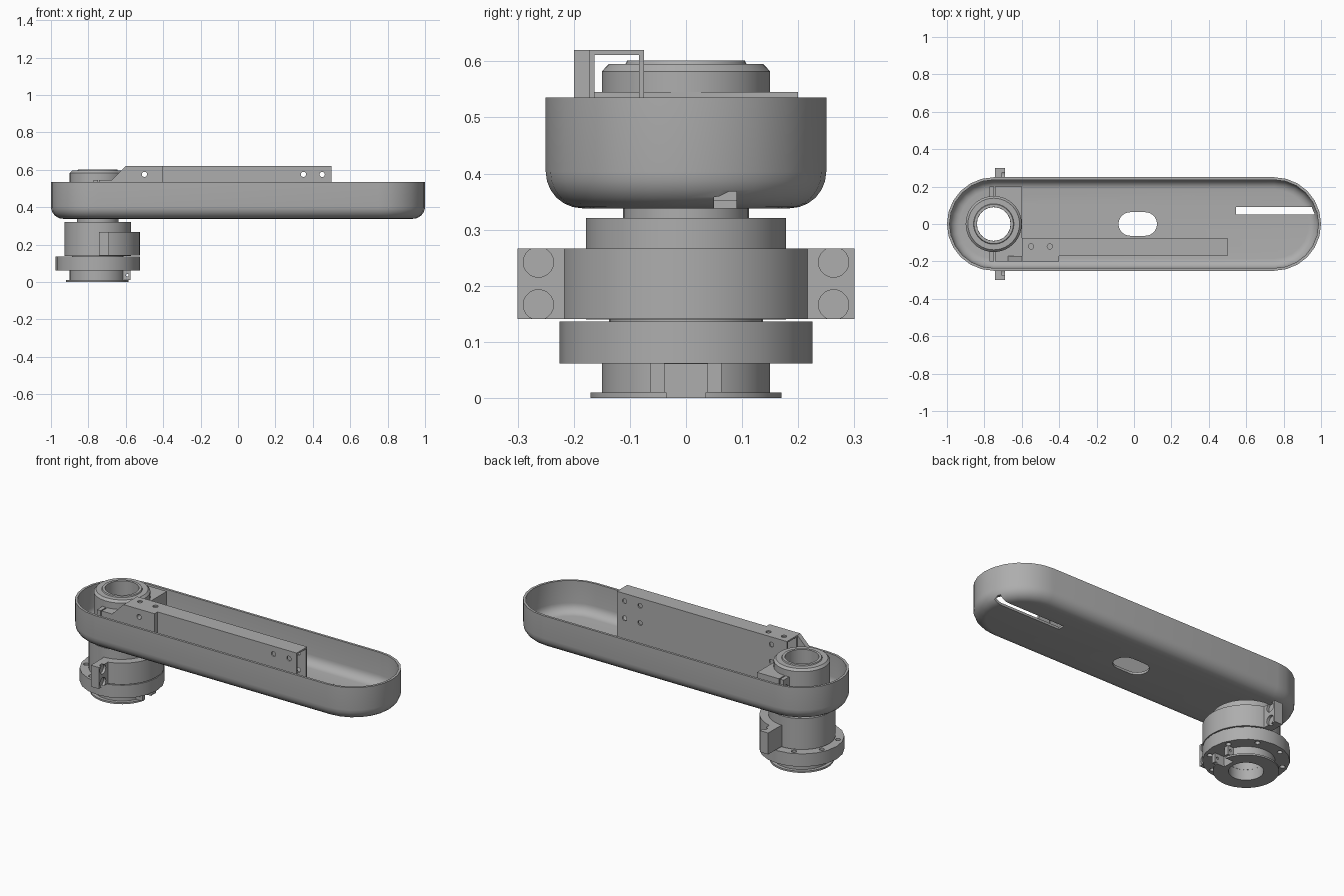
import bpy, bmesh, math
from mathutils import Matrix, Vector

cube = bpy.data.objects.get("Cube")
if cube:
    bpy.data.objects.remove(cube)

grey = bpy.data.materials.new("plain grey")
grey.use_nodes = True
grey.diffuse_color = (0.42, 0.42, 0.42, 1)
grey.node_tree.nodes["Principled BSDF"].inputs["Base Color"].default_value = (0.42, 0.42, 0.42, 1)

AXIS = -0.75   # x of the hollow column
BORE = 0.09


def finish(name, bm):
    bmesh.ops.recalc_face_normals(bm, faces=bm.faces)
    mesh = bpy.data.meshes.new(name)
    bm.to_mesh(mesh)
    bm.free()
    mesh.materials.append(grey)
    ob = bpy.data.objects.new(name, mesh)
    bpy.context.collection.objects.link(ob)
    return ob


def skin(name, loops, closed_loop=True, wrap=False, caps=False):
    """Join a list of equal point loops with quads."""
    bm = bmesh.new()
    rows = [[bm.verts.new(p) for p in loop] for loop in loops]
    n = len(rows[0])
    pairs = list(zip(rows, rows[1:])) + ([(rows[-1], rows[0])] if wrap else [])
    for a, b in pairs:
        for i in range(n if closed_loop else n - 1):
            j = (i + 1) % n
            bm.faces.new((a[i], a[j], b[j], b[i]))
    if caps:
        bm.faces.new(rows[0])
        bm.faces.new(rows[-1])
    return finish(name, bm)


def lathe(name, profile, segments=40, start=0.0, sweep=360.0):
    """Revolve a closed (radius, z) profile round the column axis."""
    full = sweep == 360
    loops = []
    for i in range(segments if full else segments + 1):
        a = math.radians(start + sweep * i / segments)
        loops.append([(AXIS + r * math.cos(a), r * math.sin(a), z) for r, z in profile])
    return skin(name, loops, wrap=full, caps=not full)


def tube(name, outer, z0, z1, inner=BORE, **kw):
    return lathe(name, [(inner, z0), (outer, z0), (outer, z1), (inner, z1)], **kw)


def box(name, x, y, z):
    bm = bmesh.new()
    bmesh.ops.create_cube(bm, size=1)
    for v in bm.verts:
        v.co = [(lo + hi) / 2 + c * (hi - lo) for c, (lo, hi) in zip(v.co, (x, y, z))]
    return finish(name, bm)


def rod(centre, radius, length, axis="Z"):
    """Round cutter."""
    bm = bmesh.new()
    bmesh.ops.create_cone(bm, cap_ends=True, segments=20, radius1=radius, radius2=radius, depth=length)
    turn = {"X": Matrix.Rotation(math.pi / 2, 4, "Y"), "Y": Matrix.Rotation(math.pi / 2, 4, "X"),
            "Z": Matrix.Identity(4)}[axis]
    bm.transform(Matrix.Translation(Vector(centre)) @ turn)
    return finish("cutter", bm)


def cut(ob, *cutters):
    for c in cutters:
        m = ob.modifiers.new("cut", "BOOLEAN")
        m.operation, m.solver, m.object = "DIFFERENCE", "EXACT", c
    bpy.context.view_layer.update()
    graph = bpy.context.evaluated_depsgraph_get()
    mesh = bpy.data.meshes.new_from_object(ob.evaluated_get(graph))
    ob.modifiers.clear()
    ob.data = mesh
    for c in cutters:
        bpy.data.objects.remove(c)
    return ob


def stadium(half, radius, z, steps=12, cx=0.0):
    pts = []
    for side in (0, 1):
        for i in range(steps + 1):
            a = -math.pi / 2 + math.pi * (side + i / steps)
            pts.append((cx + (half if side == 0 else -half) + radius * math.cos(a),
                        radius * math.sin(a), z))
    return pts


# Long tray: thin shell with a rounded bottom edge
def shell(inset, floor, fillet):
    path = [(0.25 - inset, 0.535)]
    for i in range(7):
        a = math.pi / 2 * i / 6
        path.append((0.25 - inset - fillet * (1 - math.cos(a)), floor + fillet * (1 - math.sin(a))))
    return path


path = shell(0, 0.338, 0.065)[::-1] + shell(0.014, 0.352, 0.052)
tray = skin("tray", [stadium(0.75, r, z) for r, z in path], caps=True)
oval = skin("cutter", [stadium(0.04, 0.063, z, cx=0.02) for z in (0.3, 0.4)], caps=True)
slit = box("cutter", (0.545, 0.975), (0.05, 0.09), (0.3, 0.368))
cut(tray, rod((AXIS, 0, 0.35), 0.1, 0.1), oval, slit)

# Hollow column, from the top collar down
lathe("top_collar", [(BORE, 0.345), (0.15, 0.345), (0.15, 0.582), (0.138, 0.595),
                     (0.108, 0.595), (0.105, 0.601), (BORE, 0.601)])
tube("neck", 0.112, 0.315, 0.35)
tube("column_body", 0.178, 0.14, 0.321)
tube("lower_neck", 0.137, 0.13, 0.145)

# Bolted flange ring
flange = tube("flange_ring", 0.225, 0.061, 0.136, segments=20)
bolts = []
for i in range(8):
    a = math.pi / 4 * (i + 0.5)
    bolts.append(rod((AXIS + 0.195 * math.cos(a), 0.195 * math.sin(a), 0.1), 0.014, 0.2))
cut(flange, *bolts)

# Lower collar with a notch and two small lugs
collar = tube("bottom_collar", 0.15, 0.008, 0.064)
cut(collar, box("cutter", (-0.635, -0.55), (-0.04, 0.04), (-0.1, 0.0605)))
foot = tube("foot_plate", 0.17, 0, 0.01)
cut(foot, box("cutter", (-0.635, -0.5), (-0.035, 0.035), (-0.1, 0.1)))
for s in (-1, 1):
    lug = box("collar_lug", (-0.63, -0.575), sorted((s * 0.038, s * 0.063)), (0.01, 0.062))
    cut(lug, rod((-0.592, s * 0.05, 0.037), 0.007, 0.1, "Y"))

# Half clamp round the column, with drilled ears
tube("half_clamp", 0.225, 0.141, 0.266, inner=0.17, segments=20, start=-88, sweep=176)
for s in (-1, 1):
    ear = box("clamp_ear", (-0.742, -0.69), sorted((s * 0.17, s * 0.3)), (0.141, 0.266))
    holes = []
    for z in (0.166, 0.242):
        holes += [rod((-0.7, s * 0.263, z), 0.016, 0.3, "X"),
                  rod((-0.69, s * 0.263, z), 0.027, 0.03, "X")]
    cut(ear, *holes)

# Square clamp block inside the tray, and the small ears facing it
block = box("clamp_block", (-0.742, -0.6), (-0.2, 0.2), (0.352, 0.545))
cut(block, rod((AXIS, 0, 0.45), 0.145, 0.4))
for s in (-1, 1):
    ear = box("collar_ear", (-0.772, -0.748), sorted((s * 0.14, s * 0.2)), (0.352, 0.545))
    cut(ear, rod((-0.76, s * 0.176, 0.5), 0.01, 0.1, "X"))

# Inverted channel bracket
channel = box("channel_bracket", (-0.6, 0.5), (-0.172, -0.075), (0.352, 0.62))
holes = [rod((x, -0.12, 0.6), 0.014, 0.1) for x in (-0.55, -0.45)]
holes += [rod((x, -0.12, z), 0.014, 0.3, "Y") for x in (-0.5, 0.35, 0.45) for z in (0.475, 0.575)]
cut(channel, box("cutter", (-0.7, 0.6), (-0.163, -0.084), (0.3, 0.611)), *holes)

# Sloped side plate fixed to the channel
outline = [(-0.4, 0.36), (-0.4, 0.62), (-0.6, 0.62), (-0.675, 0.545), (-0.675, 0.36)]
plate = skin("sloped_plate", [[(x, y, z) for x, z in outline] for y in (-0.2, -0.172)], caps=True)
cut(plate, *[rod((-0.5, -0.18, z), 0.014, 0.2, "Y") for z in (0.475, 0.575)])

# Smooth curved faces, keep hard edges
bpy.ops.object.select_all(action="DESELECT")
for ob in bpy.context.collection.objects:
    if ob.type == "MESH" and ob.data.materials and ob.data.materials[0] == grey:
        ob.select_set(True)
        bpy.context.view_layer.objects.active = ob
bpy.ops.object.shade_smooth_by_angle(angle=math.radians(30))
